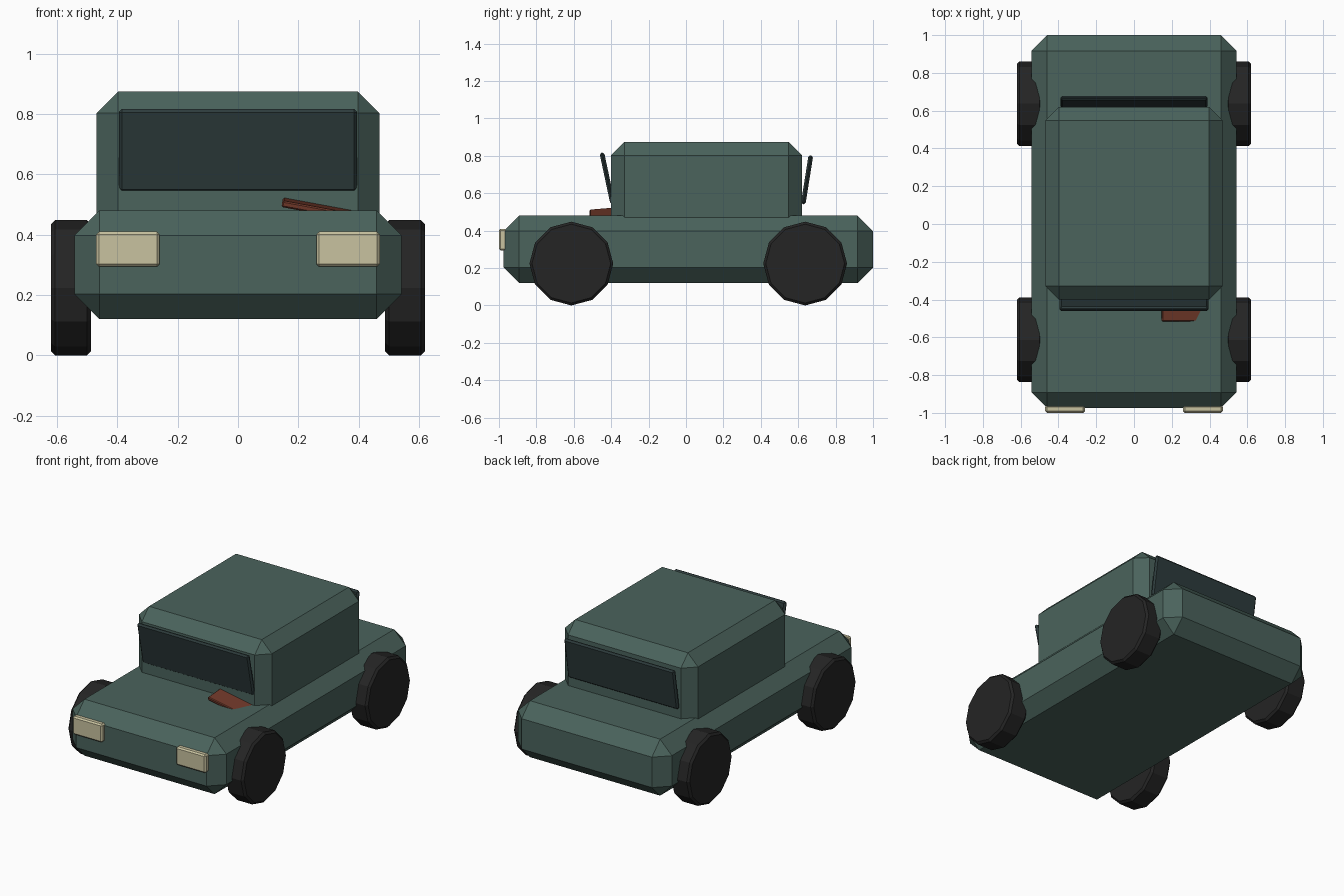
import bpy
import math

if "Cube" in bpy.data.objects:
    bpy.data.objects.remove(bpy.data.objects["Cube"])


def material(name, rgb):
    m = bpy.data.materials.new(name)
    m.diffuse_color = (*rgb, 1.0)
    m.use_nodes = True
    m.node_tree.nodes["Principled BSDF"].inputs["Base Color"].default_value = m.diffuse_color
    return m


GREEN = material("dark green paint", (0.069, 0.125, 0.107))
GLASS = material("dark glass", (0.026, 0.044, 0.045))
RUBBER = material("black rubber", (0.018, 0.018, 0.018))
CREAM = material("cream lamp", (0.58, 0.54, 0.35))
RUST = material("rust", (0.162, 0.040, 0.022))


def finish(obj, name, mat, bevel):
    """Name, colour and chamfer a part."""
    obj.name = name
    obj.data.materials.append(mat)
    if bevel:
        mod = obj.modifiers.new("chamfer", 'BEVEL')
        mod.width = bevel
        mod.segments = 1
        mod.limit_method = 'ANGLE'
        mod.angle_limit = math.radians(45)
    return obj


def box(name, center, size, mat, bevel=0.0, rot=(0, 0, 0)):
    bpy.ops.mesh.primitive_cube_add(size=1, location=center)
    obj = bpy.context.object
    for v in obj.data.vertices:
        v.co = [c * s for c, s in zip(v.co, size)]
    obj.rotation_euler = [math.radians(a) for a in rot]
    return finish(obj, name, mat, bevel)


# Chamfered lower body and cabin
box("body", (0, 0.0125, 0.30), (1.085, 1.975, 0.36), GREEN, 0.083)
box("cabin", (0, 0.11, 0.622), (0.938, 1.02, 0.504), GREEN, 0.071)

# Windscreens leaning outwards
box("front_window", (0, -0.421, 0.68), (0.79, 0.025, 0.28), GLASS, 0.01, (12, 0, 0))
box("rear_window", (0, 0.647, 0.672), (0.78, 0.025, 0.265), GLASS, 0.01, (-9, 0, 0))

# Rusty plate half sunk into the bonnet
box("rust_patch", (0.275, -0.415, 0.487), (0.26, 0.20, 0.022), RUST, 0.005, (5, 10.5, 0))

for side, sx in (("left", -1), ("right", 1)):
    # Headlights
    box(f"headlight_{side}", (sx * 0.365, -0.98, 0.352), (0.21, 0.04, 0.116), CREAM, 0.009)
    # Twelve-sided wheels
    for end, y in (("front", -0.613), ("rear", 0.637)):
        bpy.ops.mesh.primitive_cylinder_add(
            vertices=12, radius=0.224, depth=0.132,
            location=(sx * 0.554, y, 0.224), rotation=(0, math.pi / 2, 0))
        finish(bpy.context.object, f"wheel_{end}_{side}", RUBBER, 0.013)
